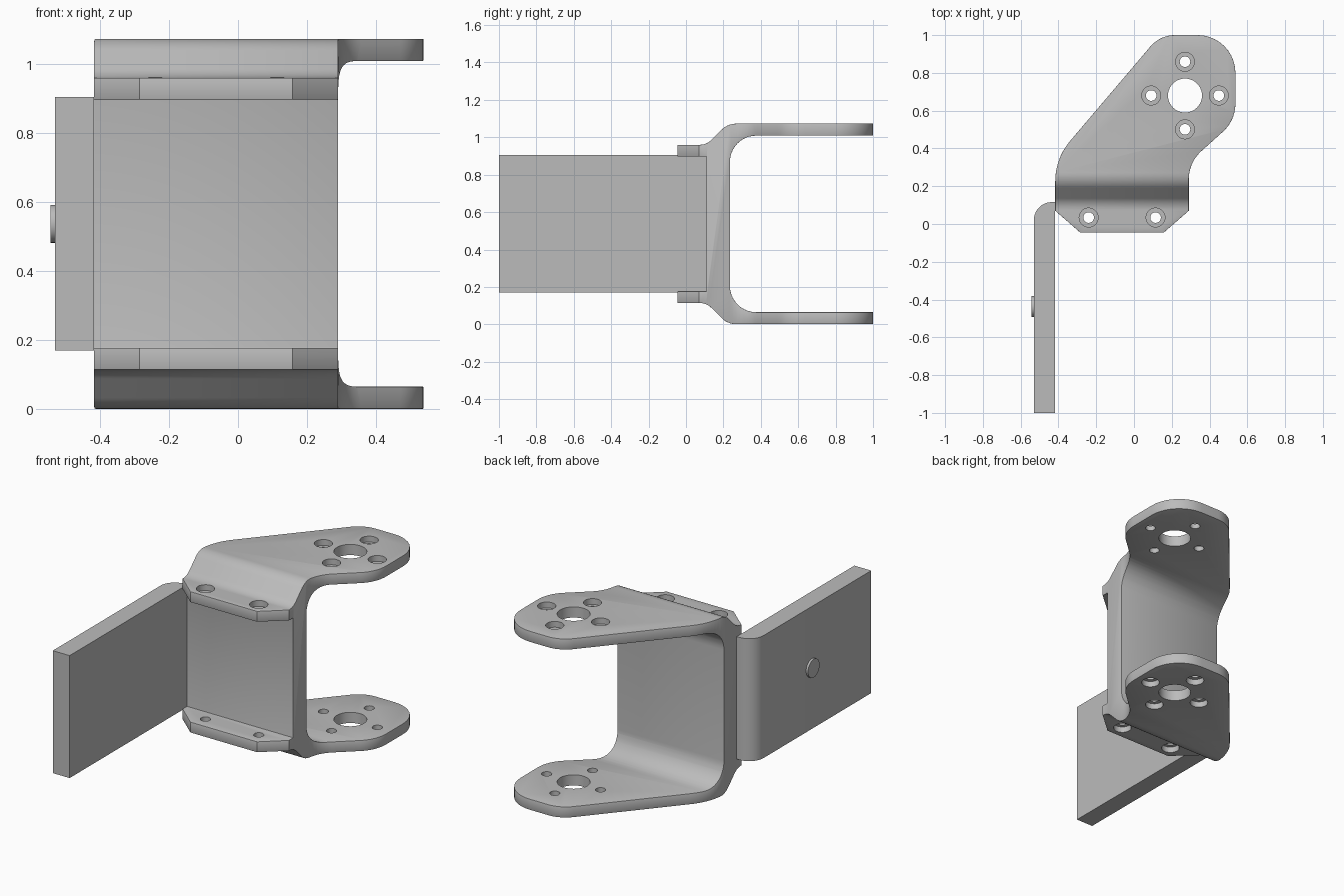
import bpy, bmesh, math
from mathutils import Vector, Matrix

if "Cube" in bpy.data.objects:
    bpy.data.objects.remove(bpy.data.objects["Cube"])

grey = bpy.data.materials.new("plain grey")
grey.use_nodes = True
COLOR = (0.5, 0.5, 0.5, 1)
grey.diffuse_color = COLOR
grey.node_tree.nodes["Principled BSDF"].inputs["Base Color"].default_value = COLOR

MID = 0.537  # height of the mirror plane


def rounded(corners, steps=10):
    """Closed outline from (u, v, fillet radius) corners."""
    pts = []
    n = len(corners)
    for i, (u, v, r) in enumerate(corners):
        p = Vector((u, v))
        if r == 0:
            pts.append(p)
            continue
        a = (Vector(corners[i - 1][:2]) - p).normalized()
        b = (Vector(corners[(i + 1) % n][:2]) - p).normalized()
        half = a.angle(b) / 2
        centre = p + (a + b).normalized() * (r / math.sin(half))
        start = p + a * (r / math.tan(half)) - centre
        end = p + b * (r / math.tan(half)) - centre
        sweep = start.angle(end)
        for k in range(steps + 1):
            t = k / steps
            pts.append(centre + (start * math.sin((1 - t) * sweep)
                                 + end * math.sin(t * sweep)) / math.sin(sweep))
    return pts


def finish(bm, name):
    bmesh.ops.recalc_face_normals(bm, faces=bm.faces)
    mesh = bpy.data.meshes.new(name)
    bm.to_mesh(mesh)
    bm.free()
    mesh.materials.append(grey)
    obj = bpy.data.objects.new(name, mesh)
    bpy.context.collection.objects.link(obj)
    return obj


def prism(name, pts, axis, low, high):
    """Extrude an outline along x (outline in y, z) or z (outline in x, y)."""
    bm = bmesh.new()
    place = (lambda p: (low, p.x, p.y)) if axis == "x" else (lambda p: (p.x, p.y, low))
    face = bm.faces.new([bm.verts.new(place(p)) for p in pts])
    ext = bmesh.ops.extrude_face_region(bm, geom=[face])
    move = Vector((high - low, 0, 0)) if axis == "x" else Vector((0, 0, high - low))
    bmesh.ops.translate(bm, vec=move,
                        verts=[v for v in ext["geom"] if isinstance(v, bmesh.types.BMVert)])
    return finish(bm, name)


def cylinder(name, centre, radius, depth, rot=Matrix()):
    bm = bmesh.new()
    bmesh.ops.create_cone(bm, cap_ends=True, segments=40, radius1=radius, radius2=radius,
                          depth=depth, matrix=Matrix.Translation(centre) @ rot)
    return finish(bm, name)


def activate(obj):
    bpy.ops.object.select_all(action="DESELECT")
    obj.select_set(True)
    bpy.context.view_layer.objects.active = obj


def boolean(obj, cutter, operation):
    activate(obj)
    mod = obj.modifiers.new("cut", "BOOLEAN")
    mod.operation, mod.solver, mod.object = operation, "EXACT", cutter
    bpy.ops.object.modifier_apply(modifier=mod.name)
    bpy.data.objects.remove(cutter)


def smooth(obj):
    activate(obj)
    bpy.ops.object.shade_smooth_by_angle(angle=math.radians(30))


# bracket: bent side profile trimmed by the plan outline
upper = [(0.11, 0.897, 0), (-0.047, 0.897, 0), (-0.047, 0.96, 0), (0.11, 0.96, 0.09),
         (0.223, 1.073, 0.11), (1.1, 1.073, 0), (1.1, 1.009, 0), (0.235, 1.009, 0.14)]
lower = [(y, 2 * MID - z, r) for y, z, r in reversed(upper)]
bracket = prism("bracket", rounded(upper + lower), "x", -0.6, 0.7)
plan = [(-0.417, 0.07, 0), (-0.285, -0.045, 0), (0.158, -0.045, 0), (0.29, 0.07, 0),
        (0.29, 0.326, 0.2), (0.537, 0.548, 0.2), (0.537, 1.0, 0.2),
        (0.138, 1.0, 0.17), (-0.417, 0.347, 0.33)]
boolean(bracket, prism("plan_cutter", rounded(plan), "z", -0.2, 1.3), "INTERSECT")

# soften the outer edges
activate(bracket)
bevel = bracket.modifiers.new("soft edges", "BEVEL")
bevel.width, bevel.segments = 0.01, 2
bevel.limit_method, bevel.angle_limit = "ANGLE", math.radians(60)
bpy.ops.object.modifier_apply(modifier=bevel.name)

# pivot holes and counterbored screw holes through both arms and flanges
PX, PY, RING = 0.27, 0.68, 0.179
boolean(bracket, cylinder("pivot_cutter", (PX, PY, MID), 0.09, 2), "DIFFERENCE")
arm = [(PX + RING, PY), (PX - RING, PY), (PX, PY + RING), (PX, PY - RING)]
flange = [(-0.24, 0.034), (0.114, 0.034)]
for spots, outer in ((arm, 1.073), (flange, 0.96)):
    for x, y in spots:
        boolean(bracket, cylinder("screw_cutter", (x, y, MID), 0.028, 2), "DIFFERENCE")
        for side in (1, -1):
            z = MID + side * (outer - MID + 0.015)
            boolean(bracket, cylinder("bore_cutter", (x, y, z), 0.05, 0.1), "DIFFERENCE")
smooth(bracket)

# side plate with one rounded rear edge
plate = prism("side_plate", rounded([(-0.53, -1, 0), (-0.418, -1, 0),
                                     (-0.418, 0.116, 0), (-0.53, 0.116, 0.095)]),
              "z", 0.17, 0.905)
smooth(plate)

# small round button on the plate
button = cylinder("plate_button", (-0.532, -0.437, MID), 0.055, 0.022,
                  Matrix.Rotation(math.pi / 2, 4, "Y"))
smooth(button)
